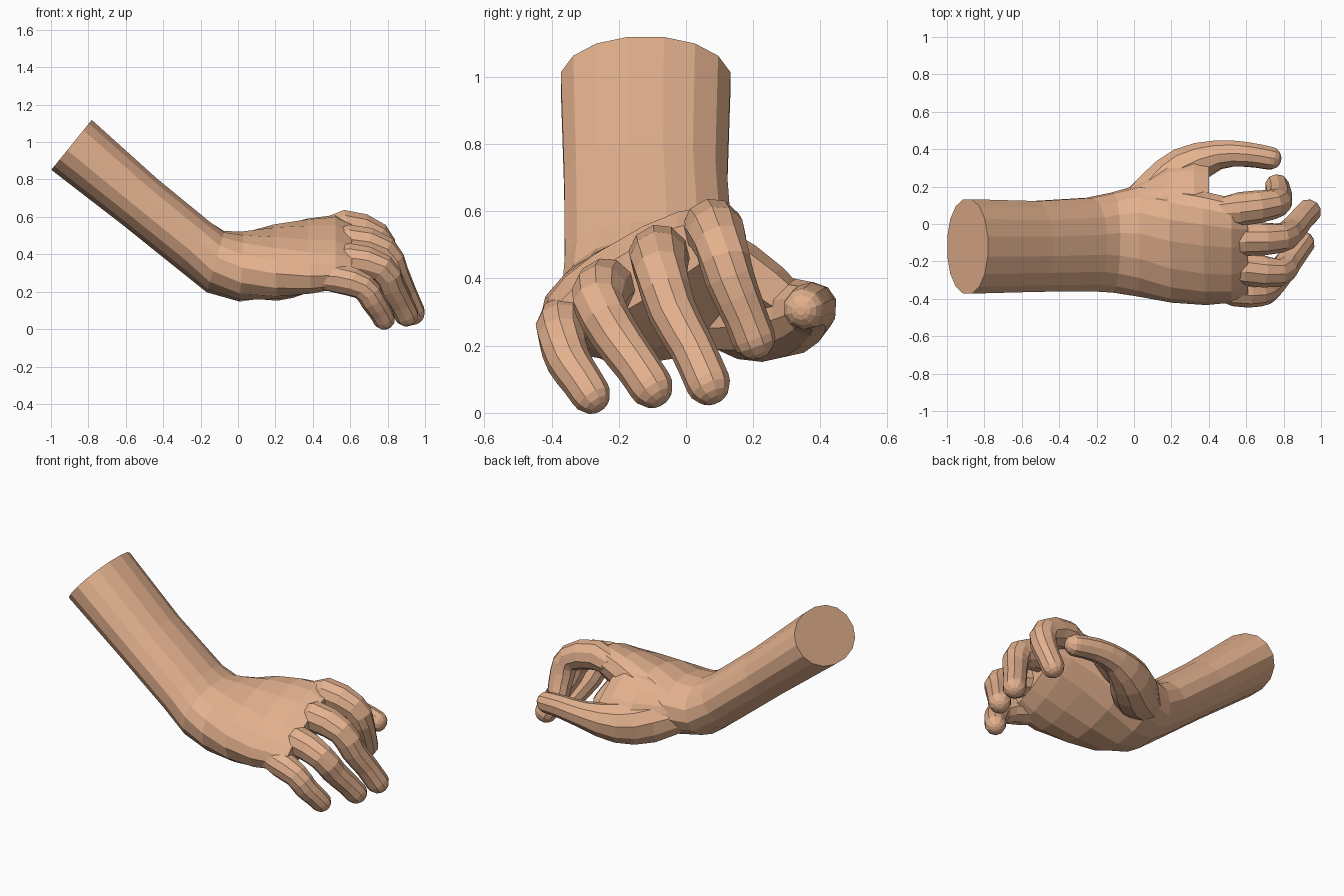
import bpy, bmesh, math
from mathutils import Vector

if "Cube" in bpy.data.objects:
    bpy.data.objects.remove(bpy.data.objects["Cube"])

skin = bpy.data.materials.new("skin")
skin.diffuse_color = (0.77, 0.44, 0.27, 1)
skin.use_nodes = True
skin.node_tree.nodes["Principled BSDF"].inputs["Base Color"].default_value = skin.diffuse_color


def make_object(name, rings):
    """Loft closed rings of points into a capped solid."""
    bm = bmesh.new()
    loops = [[bm.verts.new(p) for p in ring] for ring in rings]
    n = len(loops[0])
    for a, b in zip(loops, loops[1:]):
        for i in range(n):
            j = (i + 1) % n
            bm.faces.new((a[i], a[j], b[j], b[i]))
    bm.faces.new(loops[0])
    bm.faces.new(loops[-1])
    bmesh.ops.recalc_face_normals(bm, faces=bm.faces)
    mesh = bpy.data.meshes.new(name)
    bm.to_mesh(mesh)
    bm.free()
    mesh.materials.append(skin)
    ob = bpy.data.objects.new(name, mesh)
    bpy.context.collection.objects.link(ob)
    return ob


def oval(c, side, up, w, h, power=2.0, n=16, shift=0.5):
    """Superellipse ring around c."""
    pts = []
    for i in range(n):
        a = 2 * math.pi * (i + shift) / n
        ca, sa = math.cos(a), math.sin(a)
        pts.append(c + side * math.copysign(abs(ca) ** (2 / power), ca) * w
                   + up * math.copysign(abs(sa) ** (2 / power), sa) * h)
    return pts


def spline(pts, steps):
    """Catmull-Rom through 4D points (position + radius)."""
    p = [Vector(q) for q in pts]
    p = [2 * p[0] - p[1]] + p + [2 * p[-1] - p[-2]]
    out = []
    for a, b, c, d in zip(p, p[1:], p[2:], p[3:]):
        for k in range(steps):
            t = k / steps
            out.append(0.5 * (2 * b + (c - a) * t + (2 * a - 5 * b + 4 * c - d) * t * t
                              + (3 * b - a - 3 * c + d) * t ** 3))
    return out + [p[-2]]


def finger(name, pts, roll):
    path = spline(pts, 2)
    ref = Vector((0, math.cos(roll), math.sin(roll)))
    rings = []
    for i, q in enumerate(path):
        t = (path[min(i + 1, len(path) - 1)] - path[max(i - 1, 0)]).to_3d().normalized()
        side = (ref - t * t.dot(ref)).normalized()
        up = t.cross(side)
        rings.append(oval(q.to_3d(), side, up, q.w, q.w, 2.1, 10, 0))
    # rounded fingertip
    c, r = path[-1].to_3d(), path[-1].w
    for f, s in ((0.35, 0.94), (0.7, 0.72), (0.9, 0.45), (0.98, 0.2)):
        rings.append(oval(c + t * r * f, side, up, r * s, r * s, 2.1, 10, 0))
    return make_object(name, rings)


# Forearm, wrist and palm: x, y, z, half width, half thickness, pitch, roll, squareness
sections = [
    (-0.89, -0.12, 0.985, 0.257, 0.175, 39, 0, 2.1),
    (-0.53, -0.12, 0.685, 0.247, 0.157, 39, 0, 2.1),
    (-0.235, -0.11, 0.446, 0.255, 0.155, 37, 0, 2.1),
    (-0.12, -0.10, 0.36, 0.27, 0.17, 16, 3, 2.2),
    (0.02, -0.09, 0.335, 0.30, 0.183, 3, 9, 2.2),
    (0.20, -0.11, 0.36, 0.32, 0.17, -3, 19, 2.3),
    (0.38, -0.13, 0.39, 0.325, 0.142, -3, 26, 2.4),
    (0.52, -0.14, 0.412, 0.31, 0.12, 0, 30, 2.5),
    (0.61, -0.145, 0.41, 0.275, 0.075, 0, 30, 2.5),
]
rings = []
for x, y, z, w, h, pitch, roll, power in sections:
    p, r = math.radians(pitch), math.radians(roll)
    up0 = Vector((math.sin(p), 0, math.cos(p)))
    side0 = Vector((0, 1, 0))
    side = side0 * math.cos(r) + up0 * math.sin(r)
    up = up0 * math.cos(r) - side0 * math.sin(r)
    rings.append(oval(Vector((x, y, z)), side, up, w, h, power))
hand = make_object("hand_and_forearm", rings)

# Curled fingers and the thumb: centre line points with radius
tilt = math.radians(30)
parts = [
    finger("index_finger", [
        (0.40, 0.06, 0.48, 0.06), (0.57, 0.08, 0.548, 0.09), (0.74, 0.105, 0.495, 0.079),
        (0.775, 0.13, 0.40, 0.074), (0.772, 0.175, 0.29, 0.066), (0.765, 0.20, 0.225, 0.066)], tilt),
    finger("middle_finger", [
        (0.42, -0.08, 0.41, 0.06), (0.60, -0.08, 0.47, 0.09), (0.78, -0.075, 0.42, 0.079),
        (0.84, -0.04, 0.30, 0.073), (0.89, 0.02, 0.19, 0.067), (0.933, 0.065, 0.09, 0.067)], tilt),
    finger("ring_finger", [
        (0.42, -0.22, 0.33, 0.06), (0.60, -0.24, 0.372, 0.088), (0.77, -0.26, 0.325, 0.077),
        (0.82, -0.21, 0.23, 0.073), (0.87, -0.145, 0.14, 0.067), (0.90, -0.105, 0.08, 0.066)], tilt),
    finger("little_finger", [
        (0.36, -0.31, 0.28, 0.05), (0.54, -0.36, 0.27, 0.08), (0.67, -0.37, 0.225, 0.071),
        (0.72, -0.35, 0.155, 0.067), (0.76, -0.31, 0.095, 0.062), (0.78, -0.285, 0.057, 0.06)], tilt),
    finger("thumb", [
        (-0.12, 0.0, 0.35, 0.07), (0.12, 0.165, 0.29, 0.13), (0.28, 0.30, 0.285, 0.118),
        (0.45, 0.37, 0.31, 0.08), (0.60, 0.372, 0.32, 0.068), (0.725, 0.352, 0.31, 0.063)],
        math.radians(-20))]

# Fleshy web from the index side of the palm (y, z) to the thumb (y, z), with thickness
web = []
for x, ay, az, by, bz, h in (
        (-0.14, 0.0, 0.37, 0.08, 0.34, 0.07), (0.03, 0.04, 0.41, 0.14, 0.30, 0.12),
        (0.18, 0.07, 0.47, 0.26, 0.28, 0.115), (0.32, 0.07, 0.50, 0.32, 0.30, 0.085),
        (0.40, 0.07, 0.51, 0.32, 0.32, 0.045)):
    a, b = Vector((x, ay, az)), Vector((x, by, bz))
    side = (b - a).normalized()
    up = Vector((1, 0, 0)).cross(side)
    web.append(oval((a + b) / 2, side, up, (b - a).length / 2 + 0.05, h, 2.4))
parts.append(make_object("thumb_web", web))

# Merge every part into one skin
for part in parts:
    mod = hand.modifiers.new("join", "BOOLEAN")
    mod.operation = "UNION"
    mod.solver = "EXACT"
    mod.object = part
bpy.context.view_layer.update()
merged = bpy.data.meshes.new_from_object(
    hand.evaluated_get(bpy.context.evaluated_depsgraph_get()))
hand.modifiers.clear()
hand.data = merged
for part in parts:
    bpy.data.objects.remove(part)
